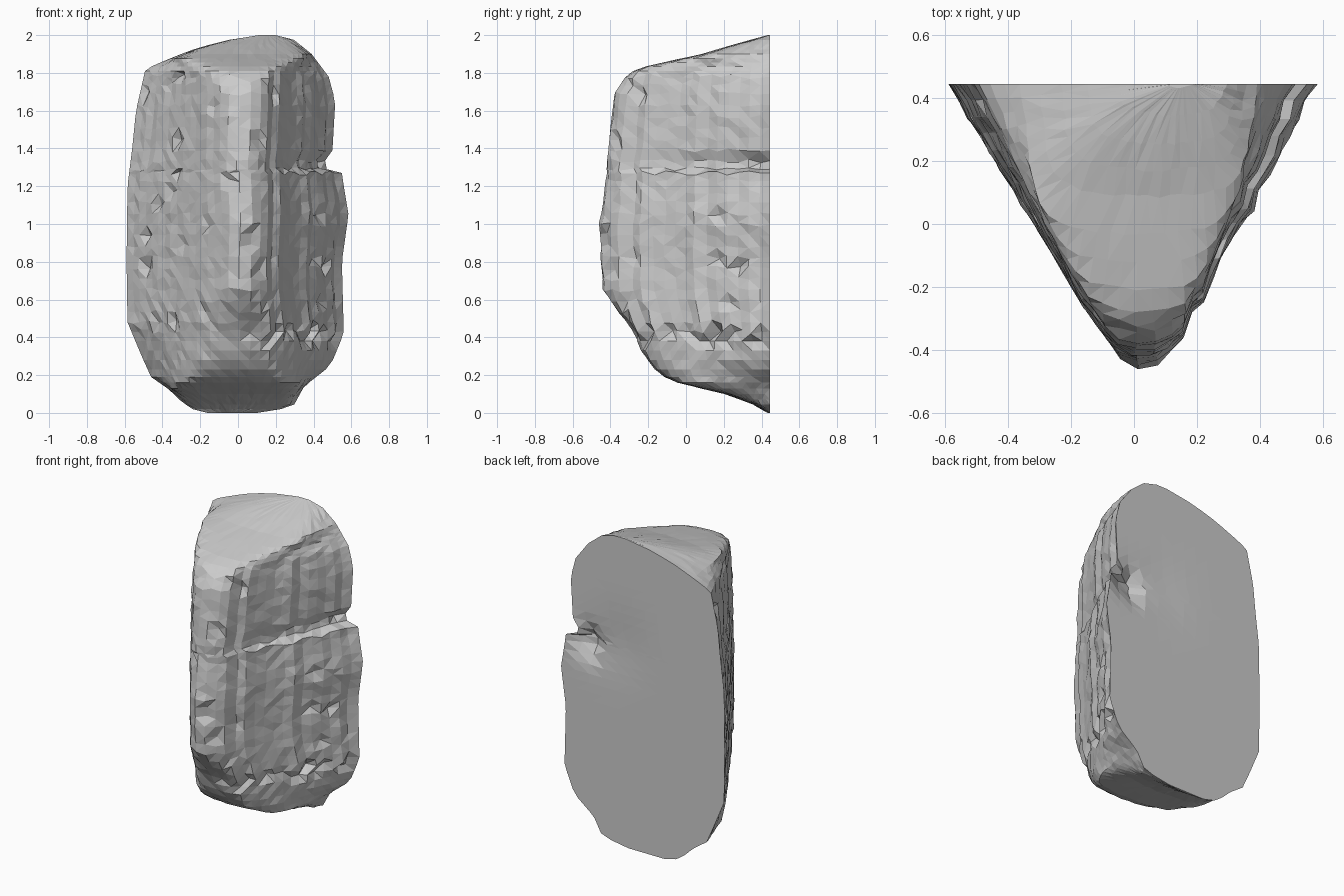
import bpy, bmesh, math, random
from mathutils import Vector

if "Cube" in bpy.data.objects:
    bpy.data.objects.remove(bpy.data.objects["Cube"])

random.seed(7)
BACK = 0.445

# Silhouettes: (height, value)
LEFT = [(0, -.16), (.02, -.24), (.06, -.30), (.12, -.36), (.19, -.46), (.3, -.51), (.48, -.585),
        (.8, -.59), (1.2, -.585), (1.4, -.56), (1.6, -.54), (1.82, -.49), (1.86, -.40),
        (1.92, -.25), (1.97, -.08), (2, .12)]
RIGHT = [(0, .10), (.03, .29), (.14, .35), (.25, .49), (.42, .56), (.8, .55), (1.05, .585),
         (1.2, .56), (1.27, .55), (1.29, .47), (1.34, .46), (1.39, .50), (1.65, .515),
         (1.78, .48), (1.9, .39), (1.98, .29), (2, .20)]
FRONT = [(0, .43), (.05, .34), (.1, .2), (.16, -.05), (.2, -.14), (.3, -.23), (.4, -.27),
         (.5, -.33), (.64, -.445), (1, -.46), (1.18, -.43), (1.5, -.41), (1.7, -.38),
         (1.8, -.31), (1.84, -.2), (1.9, .08), (1.96, .28), (2, .43)]


def sample(table, z):
    for (z0, a), (z1, b) in zip(table, table[1:]):
        if z <= z1:
            return a + (b - a) * (z - z0) / (z1 - z0)
    return table[-1][1]


def soften(pts):
    out = [pts[0]]
    for a, b in zip(pts, pts[1:]):
        out += [a.lerp(b, .2), a.lerp(b, .8)]
    return out + [pts[-1]]


def resample(pts, n):
    lengths = [(b - a).length for a, b in zip(pts, pts[1:])]
    total, res = sum(lengths), []
    for i in range(n + 1):
        d, k = total * i / n, 0
        while k < len(lengths) - 1 and d > lengths[k]:
            d -= lengths[k]
            k += 1
        res.append(pts[k].lerp(pts[k + 1], min(1, d / max(lengths[k], 1e-6))))
    return res


SIDE, REAR = 34, 12
levels = [0, .02, .045, .07, .1, .13, .16, .19, .23, .28, .33, .38, .43]
levels += [.48 + .0575 * i for i in range(14)]
levels += [1.27, 1.29, 1.335, 1.39, 1.45, 1.51, 1.57, 1.63, 1.69, 1.74, 1.78, 1.81,
           1.835, 1.855, 1.875, 1.9, 1.925, 1.95, 1.975, 2]
ridges = [random.uniform(-.013, .013) for _ in range(SIDE + 1)]


def section(z):
    l, r, f = (sample(t, z) for t in (LEFT, RIGHT, FRONT))
    fl = max(-.10 - (f + .40) * .57, l * .88)
    fr = min(.145 + (f + .40) * .46, r * .88)
    path = [Vector(p) for p in ((l, BACK), (fl, min(f + .04, .44)), ((fl + fr) / 2, f),
                                (fr, min(f + .03, .44)), (r, BACK))]
    path = resample(soften(soften(path)), SIDE)
    ring = []
    body = .4 < z < 1.8
    for i, p in enumerate(path):
        zz = z
        if 0 < i < SIDE and 0 < z < 2:
            # Chipped surface, with vertical ridges stronger on the right
            n = Vector((p.x, p.y - .5)).normalized()
            amount = random.uniform(-.006, .006)
            if body:
                amount += ridges[i] * (1 if i > SIDE * .55 else .4)
                zz += random.uniform(-.012, .012)
                if random.random() < .04:
                    amount -= .025
            if .36 < z < .45 and i > SIDE * .58 and random.random() < .5:
                amount -= .03
            p = p + n * amount
            p.y = min(p.y, BACK - .004)
        ring.append(Vector((p.x, p.y, zz)))
    # Flat back with a shallow pit beside the notch
    for k in range(1, REAR):
        x = r + (l - r) * k / REAR
        pit = .075 * math.exp(-((x - .40) / .08) ** 2 - ((z - 1.25) / .09) ** 2)
        pit += .012 * math.exp(-((x - .2) / .2) ** 2 - ((z - 1.3) / .2) ** 2)
        ring.append(Vector((x, BACK - pit, z)))
    return ring


# Wedge-shaped rock: stacked sections skinned together
bm = bmesh.new()
rings = [[bm.verts.new(p) for p in section(z)] for z in levels]
count = len(rings[0])
for low, high in zip(rings, rings[1:]):
    for i in range(count):
        j = (i + 1) % count
        bm.faces.new((low[i], low[j], high[j], high[i]))
bm.faces.new(rings[0][::-1])
bm.faces.new(rings[-1])
bmesh.ops.triangulate(bm, faces=bm.faces[:])
bmesh.ops.recalc_face_normals(bm, faces=bm.faces[:])
mesh = bpy.data.meshes.new("wedge_rock")
bm.to_mesh(mesh)
bm.free()
rock = bpy.data.objects.new("wedge_rock", mesh)
bpy.context.collection.objects.link(rock)
